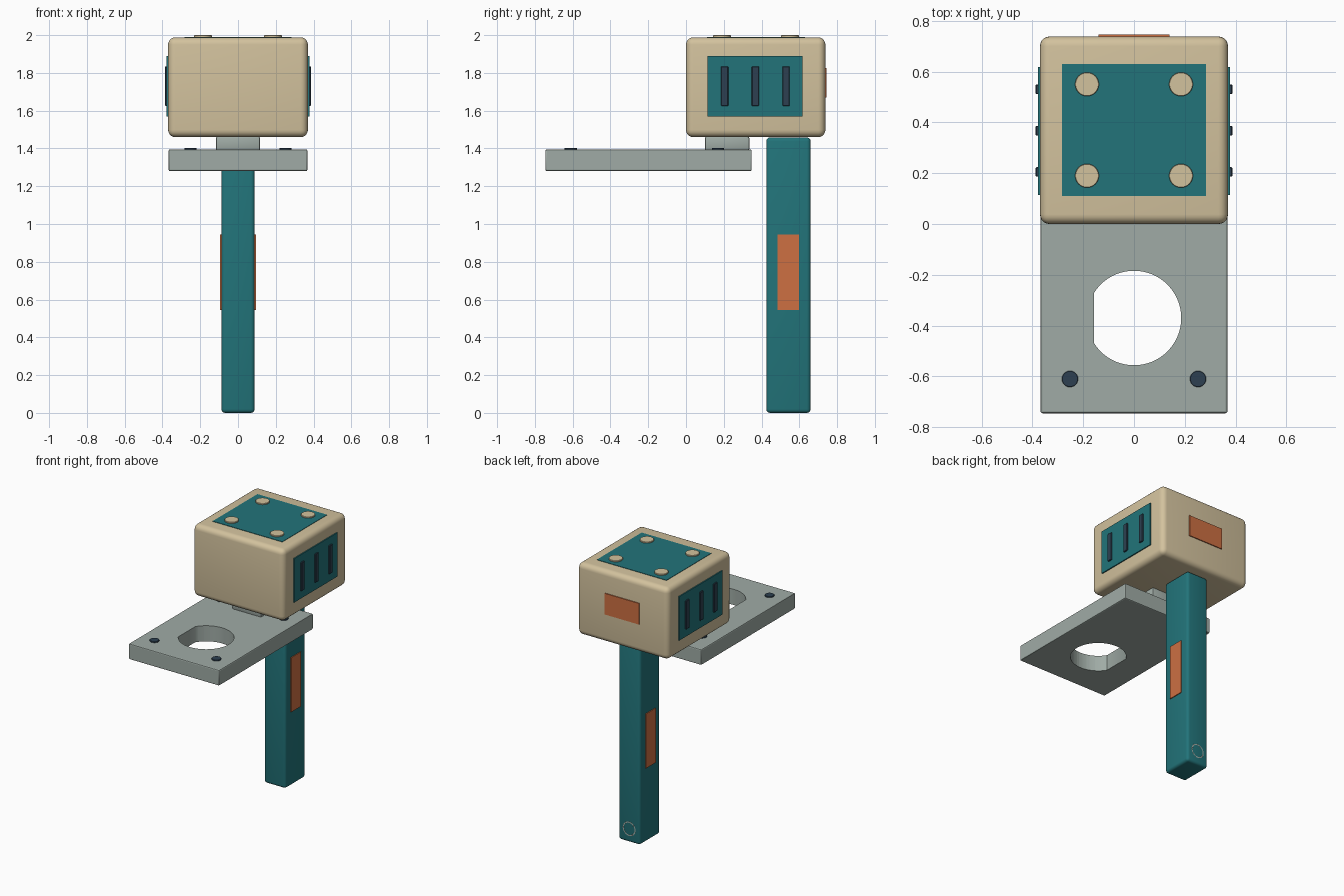
import bpy, bmesh, math

if "Cube" in bpy.data.objects:
    bpy.data.objects.remove(bpy.data.objects["Cube"])


def material(name, rgb):
    m = bpy.data.materials.new(name)
    m.diffuse_color = (*rgb, 1)
    m.use_nodes = True
    m.node_tree.nodes["Principled BSDF"].inputs["Base Color"].default_value = m.diffuse_color
    return m


TAN = material("tan", (0.65, 0.54, 0.34))
TEAL = material("teal", (0.016, 0.175, 0.195))
STEEL = material("steel", (0.35, 0.41, 0.38))
DARK = material("dark", (0.026, 0.051, 0.082))
ORANGE = material("orange", (0.61, 0.16, 0.055))


def finish(name, mat, bevel=0, segments=3):
    o = bpy.context.object
    o.name = name
    if mat:
        o.data.materials.append(mat)
    if bevel:
        b = o.modifiers.new("bevel", 'BEVEL')
        b.width, b.segments = bevel, segments
        bpy.ops.object.modifier_apply(modifier=b.name)
    bpy.ops.object.shade_smooth_by_angle(angle=math.radians(35))
    return o


def box(name, x, y, z, mat, bevel=0, segments=3):
    """Box from (min, max) ranges."""
    centre = [(r[0] + r[1]) / 2 for r in (x, y, z)]
    bpy.ops.mesh.primitive_cube_add(size=1, location=centre)
    o = bpy.context.object
    o.scale = [r[1] - r[0] for r in (x, y, z)]
    bpy.ops.object.transform_apply(location=False, rotation=False, scale=True)
    return finish(name, mat, bevel, segments)


def disc(name, x, y, z, radius, mat, bevel=0.002):
    bpy.ops.mesh.primitive_cylinder_add(vertices=32, radius=radius, depth=z[1] - z[0],
                                        location=(x, y, (z[0] + z[1]) / 2))
    return finish(name, mat, bevel, 1)


# Main head block and handle
box("head", (-0.37, 0.37), (0, 0.738), (1.46, 1.988), TAN, 0.038, 5)
box("handle", (-0.088, 0.088), (0.425, 0.66), (0, 1.458), TEAL, 0.02, 4)

# Top panel with four raised studs, and a rear label panel
box("top_panel", (-0.283, 0.283), (0.11, 0.63), (1.97, 1.991), TEAL)
for sx in (-1, 1):
    for y in (0.19, 0.55):
        disc("top_stud", sx * 0.185, y, (1.97, 2.0), 0.047, TAN)
box("rear_panel", (-0.14, 0.14), (0.72, 0.745), (1.67, 1.825), ORANGE)

# Side panels with vents, and handle grips, on both sides
for side, s in (("left", -1), ("right", 1)):
    def span(a, b):
        return tuple(sorted((s * a, s * b)))
    box(side + "_panel", span(0.35, 0.378), (0.115, 0.617), (1.568, 1.89), TEAL)
    for y in (0.205, 0.367, 0.53):
        box(side + "_vent", span(0.36, 0.387), (y - 0.019, y + 0.019), (1.625, 1.835), DARK, 0.003, 1)
    box(side + "_grip", span(0.07, 0.094), (0.485, 0.598), (0.545, 0.945), ORANGE)

# Mounting plate with a D-shaped hole
plate = box("mounting_plate", (-0.368, 0.368), (-0.745, 0.348), (1.28, 1.395), STEEL)
flat = math.acos(-0.158 / 0.186)
bm = bmesh.new()
ring = []
for i in range(49):
    a = -flat + 2 * flat * i / 48
    ring.append(bm.verts.new((0.186 * math.cos(a), -0.37 + 0.186 * math.sin(a), 1.2)))
face = bm.faces.new(ring)
ext = bmesh.ops.extrude_face_region(bm, geom=[face])
bmesh.ops.translate(bm, vec=(0, 0, 0.3), verts=[v for v in ext["geom"] if isinstance(v, bmesh.types.BMVert)])
bmesh.ops.recalc_face_normals(bm, faces=bm.faces)
mesh = bpy.data.meshes.new("hole_cutter")
bm.to_mesh(mesh)
bm.free()
cutter = bpy.data.objects.new("hole_cutter", mesh)
bpy.context.collection.objects.link(cutter)
cutter.hide_render = True
bpy.context.view_layer.objects.active = plate
bev = plate.modifiers.new("bevel", 'BEVEL')
bev.width, bev.segments = 0.008, 2
bpy.ops.object.modifier_apply(modifier=bev.name)
cut = plate.modifiers.new("hole", 'BOOLEAN')
cut.object, cut.operation, cut.solver = cutter, 'DIFFERENCE', 'EXACT'
bpy.ops.object.modifier_apply(modifier=cut.name)
bpy.data.objects.remove(cutter)
plate.select_set(True)
bpy.ops.object.shade_smooth_by_angle(angle=math.radians(35))

# Spacer between plate and head, and plate screws
box("spacer", (-0.117, 0.117), (0.1, 0.335), (1.39, 1.462), STEEL, 0.008, 2)
for sx in (-1, 1):
    for y in (-0.61, 0.17):
        disc("plate_screw", sx * 0.252, y, (1.38, 1.403), 0.032, DARK)

# Lanyard ring sunk into the back of the handle
bpy.ops.mesh.primitive_torus_add(major_radius=0.048, minor_radius=0.013, major_segments=32,
                                 minor_segments=10, location=(0, 0.648, 0.1),
                                 rotation=(math.pi / 2, 0, 0))
finish("lanyard_ring", STEEL)
